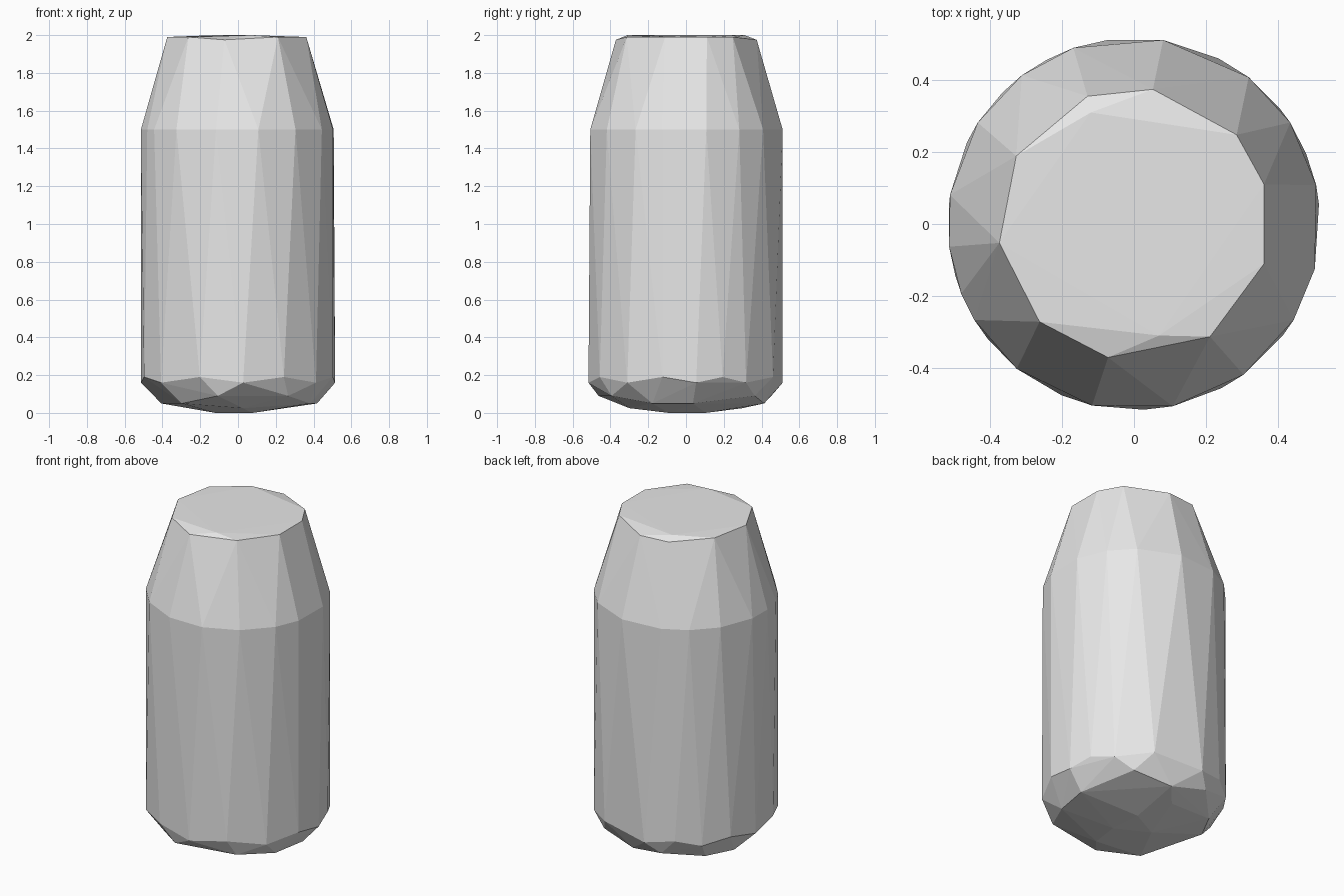
import bpy
import bmesh
from math import cos, sin, radians

default_cube = bpy.data.objects.get("Cube")
if default_cube:
    bpy.data.objects.remove(default_cube, do_unlink=True)


def make_material(name, color):
    material = bpy.data.materials.new(name)
    material.use_nodes = True
    material.diffuse_color = color
    for node in material.node_tree.nodes:
        if node.type == "BSDF_PRINCIPLED":
            node.inputs["Base Color"].default_value = color
    return material


def polar(radius, degrees, height):
    angle = radians(degrees)
    return (radius * cos(angle), radius * sin(angle), height)


def ring(radius, height, angles):
    return [polar(radius, degrees, height) for degrees in angles]


def hull_object(name, points, material):
    """Wrap the points in a faceted convex shell."""
    mesh = bpy.data.meshes.new(name)
    bm = bmesh.new()
    for point in points:
        bm.verts.new(point)
    result = bmesh.ops.convex_hull(bm, input=bm.verts[:])
    unused = {item for key in ("geom_interior", "geom_unused")
              for item in result[key] if isinstance(item, bmesh.types.BMVert)}
    if unused:
        bmesh.ops.delete(bm, geom=list(unused), context="VERTS")
    bmesh.ops.recalc_face_normals(bm, faces=bm.faces[:])
    for face in bm.faces:
        face.smooth = False
    bm.to_mesh(mesh)
    bm.free()
    mesh.materials.append(material)
    obj = bpy.data.objects.new(name, mesh)
    bpy.context.scene.collection.objects.link(obj)
    return obj


grey = make_material("light grey", (0.8, 0.8, 0.8, 1.0))

# Lid: an uneven rim, dipping at the front and back, with two raised points
points = ring(0.378, 1.99, [17, 41, 150, 188, 226, 304, 343])
points += ring(0.378, 1.975, [82, 110, 259])
points += [(0.07, -0.31, 2.0), (-0.12, 0.31, 2.0)]

# Shoulder, where the body starts to narrow
points += ring(0.518, 1.5, [12, 33, 52, 81, 109, 127, 147, 171, 187,
                            202, 211, 231, 257, 282, 306, 329, 346])

# Lower edge of the straight wall, alternating slightly in height
lower_angles = [6, 22, 38, 63, 98, 118, 135, 154, 174,
                196, 218, 247, 273, 298, 323, 346]
for index, degrees in enumerate(lower_angles):
    points.append(polar(0.517, degrees, 0.16 + 0.03 * (index % 2)))

# Rounded base: chipped outer facets, then a small resting face
points += ring(0.475, 0.09, [50, 108, 257, 304])
points += ring(0.42, 0.05, [5, 80, 140, 165, 225, 335])
points += ring(0.3, 0.025, [95, 275])
points += ring(0.12, 0.0, [60, 175, 310])

hull_object("can_body", points, grey)
